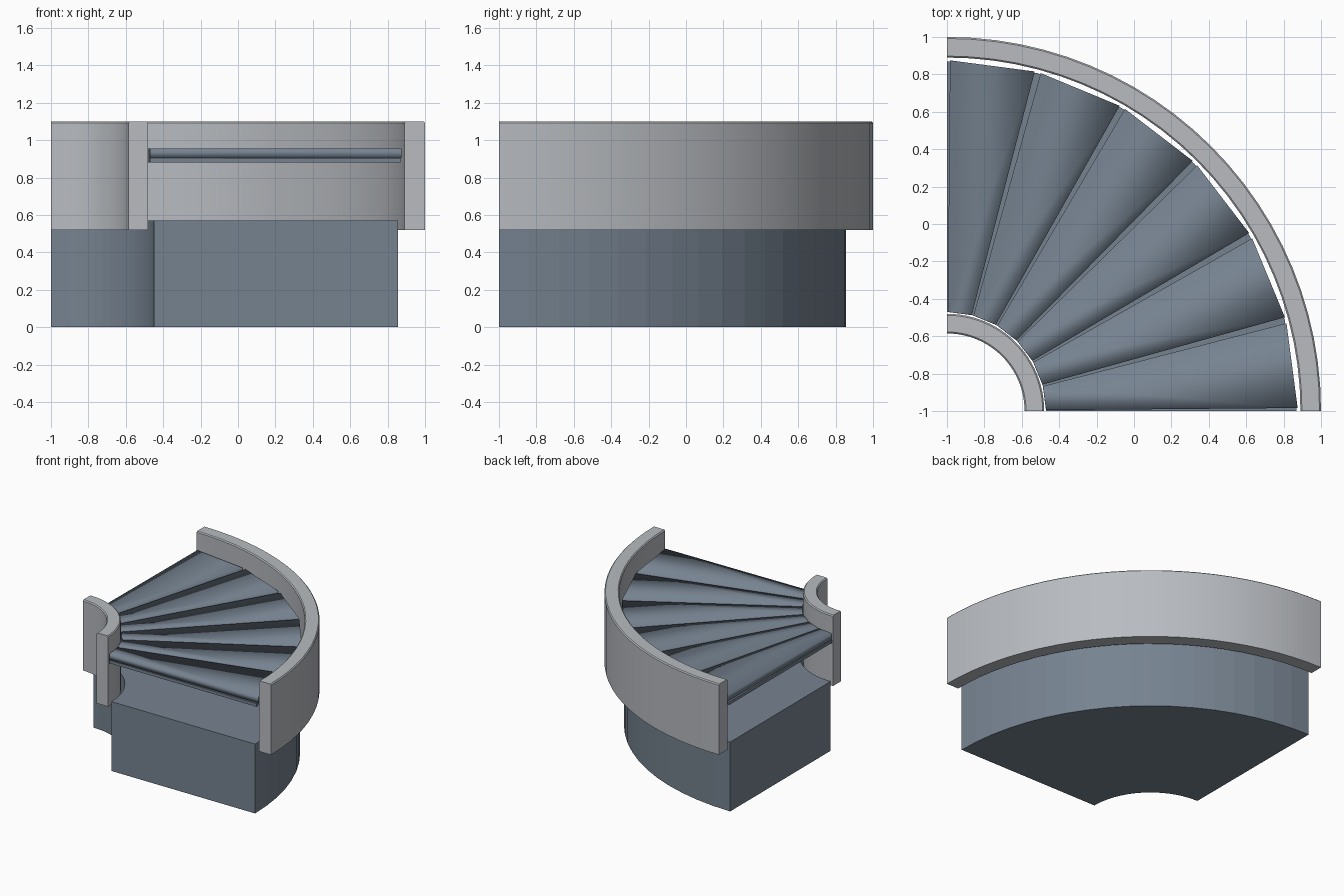
import bpy, bmesh, math

cube = bpy.data.objects.get("Cube")
if cube:
    bpy.data.objects.remove(cube, do_unlink=True)

CENTRE = (-1.0, -1.0)  # pivot of the quarter turn


def material(name, rgb):
    m = bpy.data.materials.new(name)
    m.use_nodes = True
    m.diffuse_color = (*rgb, 1)
    m.node_tree.nodes["Principled BSDF"].inputs["Base Color"].default_value = (*rgb, 1)
    return m


rail_grey = material("light grey", (0.48, 0.50, 0.53))
steel = material("blue grey", (0.18, 0.225, 0.28))


def arc_block(name, profile, start, end, segments, mat):
    """Sweep a closed (radius, z) profile about the pivot, angles in degrees."""
    bm = bmesh.new()
    rings = []
    for i in range(segments + 1):
        a = math.radians(start + (end - start) * i / segments)
        rings.append([bm.verts.new((CENTRE[0] + r * math.cos(a),
                                    CENTRE[1] + r * math.sin(a), z))
                      for r, z in profile])
    n = len(profile)
    for p, q in zip(rings, rings[1:]):
        for k in range(n):
            bm.faces.new((p[k], p[(k + 1) % n], q[(k + 1) % n], q[k]))
    bm.faces.new(rings[0])
    bm.faces.new(rings[-1])
    bmesh.ops.recalc_face_normals(bm, faces=bm.faces)
    mesh = bpy.data.meshes.new(name)
    bm.to_mesh(mesh)
    bm.free()
    mesh.materials.append(mat)
    obj = bpy.data.objects.new(name, mesh)
    bpy.context.collection.objects.link(obj)
    return obj


def box(r0, r1, z0, z1):
    return [(r0, z0), (r1, z0), (r1, z1), (r0, z1)]


def smooth(obj, degrees):
    bpy.ops.object.select_all(action='DESELECT')
    obj.select_set(True)
    bpy.context.view_layer.objects.active = obj
    bpy.ops.object.shade_smooth_by_angle(angle=math.radians(degrees))


# Faceted pedestal
arc_block("base", box(0.55, 1.855, 0, 0.57), 0, 90, 18, steel)

# Side rails with chamfered top edges
for name, r0, r1 in (("inner_rail", 0.415, 0.52), ("outer_rail", 1.89, 2.0)):
    c = 0.008
    profile = [(r0, 0.52), (r1, 0.52), (r1, 1.10 - c), (r1 - c, 1.10),
               (r0 + c, 1.10), (r0, 1.10 - c)]
    smooth(arc_block(name, profile, 0, 90, 24, rail_grey), 30)

# Thin bed below the slats
arc_block("belt_bed", box(0.53, 1.87, 0.88, 0.905), 0, 90, 6, steel)

# Wedge slats, softly shaded across, with crisp ends
COUNT, GAP = 6, 0.5
step = 90 / COUNT
for i in range(COUNT):
    slat = arc_block(f"slat_{i + 1}", box(0.53, 1.875, 0.905, 0.955),
                     i * step + GAP, (i + 1) * step - GAP, 1, steel)
    mesh = slat.data
    middle = math.radians((i + 0.5) * step)
    sharp_edges = set()
    for face in mesh.polygons:
        radial = face.normal.x * math.cos(middle) + face.normal.y * math.sin(middle)
        face.use_smooth = abs(radial) < 0.9
        if not face.use_smooth:
            sharp_edges.update(face.edge_keys)
    for edge in mesh.edges:
        edge.use_edge_sharp = edge.key in sharp_edges
